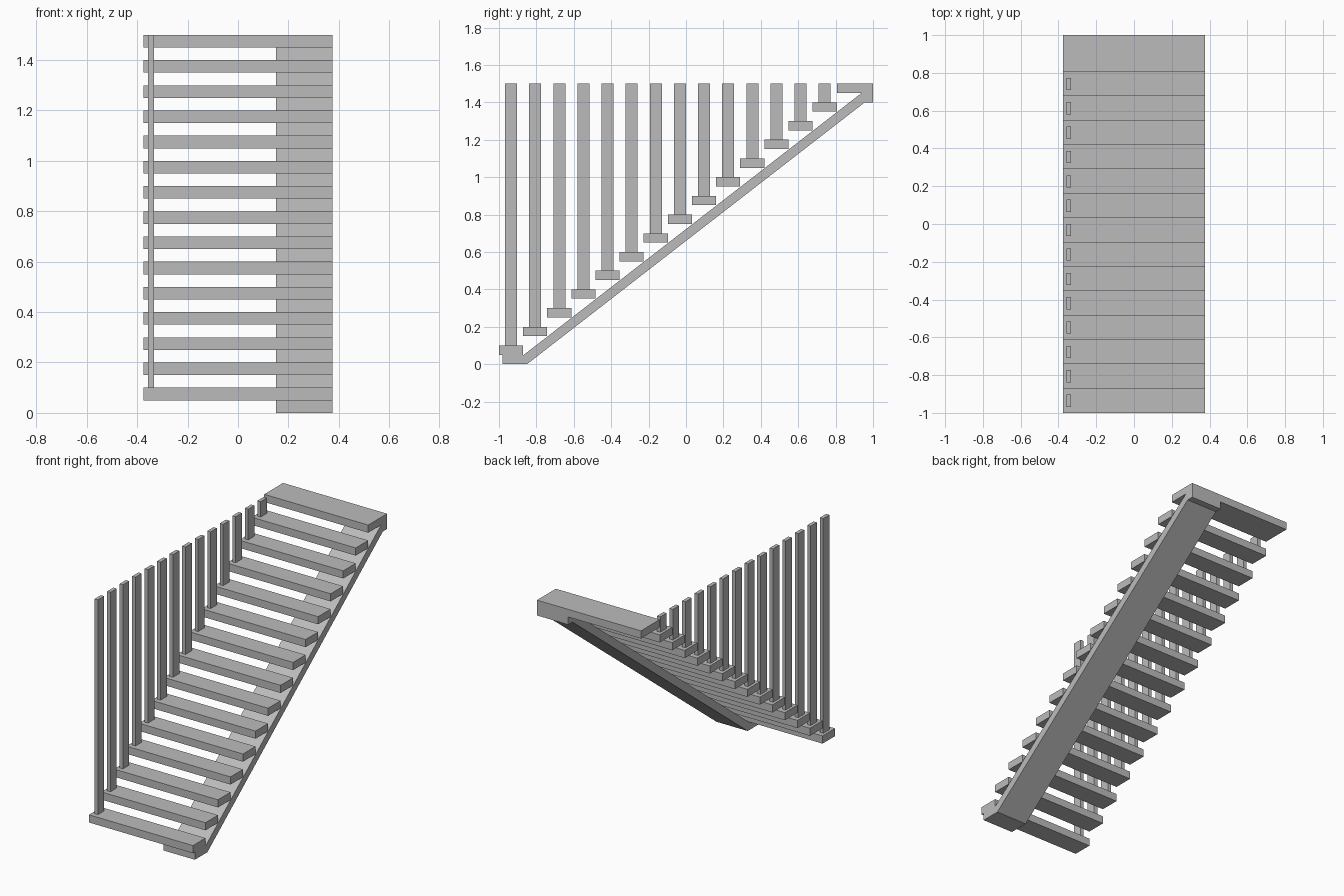
import bpy
import bmesh
from mathutils import Vector

cube = bpy.data.objects.get("Cube")
if cube:
    bpy.data.objects.remove(cube, do_unlink=True)

# Overall dimensions
STEPS = 14
RISE = 0.1
RUN = 0.129
THICK = 0.05
HALF_WIDTH = 0.375
TOP = (STEPS + 1) * RISE

grey = bpy.data.materials.new("plain grey")
grey.use_nodes = True
colour = (0.5, 0.5, 0.5, 1)
grey.diffuse_color = colour
grey.node_tree.nodes["Principled BSDF"].inputs["Base Color"].default_value = colour


def prism(name, profile, x0, x1):
    """Extrude a (y, z) outline sideways from x0 to x1."""
    bm = bmesh.new()
    face = bm.faces.new([bm.verts.new((x0, y, z)) for y, z in profile])
    grown = bmesh.ops.extrude_face_region(bm, geom=[face])["geom"]
    bmesh.ops.translate(bm, vec=Vector((x1 - x0, 0, 0)),
                        verts=[v for v in grown if isinstance(v, bmesh.types.BMVert)])
    bmesh.ops.recalc_face_normals(bm, faces=bm.faces)
    mesh = bpy.data.meshes.new(name)
    bm.to_mesh(mesh)
    bm.free()
    mesh.materials.append(grey)
    obj = bpy.data.objects.new(name, mesh)
    bpy.context.collection.objects.link(obj)
    return obj


def box(name, x0, x1, y0, y1, z0, z1):
    return prism(name, [(y0, z0), (y1, z0), (y1, z1), (y0, z1)], x0, x1)


# Treads, each with a flat upright reaching the landing level
for i in range(STEPS):
    y = -1 + i * RUN
    z = (i + 1) * RISE
    box(f"tread_{i + 1}", -HALF_WIDTH, HALF_WIDTH, y, y + RUN, z - THICK, z)
    box(f"baluster_{i + 1}", -0.357, -0.333, y + RUN / 4, y + RUN * 3 / 4, z, TOP)

# Landing slab at the head of the stair
box("landing", -HALF_WIDTH, HALF_WIDTH, -1 + STEPS * RUN, 1, TOP - THICK, TOP)

# Sloping stringer with a flat foot and a flat head
slope = RISE / RUN
foot = -0.85
drop = THICK * (1 + slope ** 2) ** 0.5


def under(z):
    return foot + z / slope


def over(z):
    return foot + (z - drop) / slope


head = TOP - THICK
prism("stringer", [(-0.98, 0), (foot, 0), (under(head - THICK), head - THICK),
                   (1, head - THICK), (1, head), (over(head), head),
                   (over(THICK), THICK), (-0.98, THICK)], 0.15, HALF_WIDTH)
